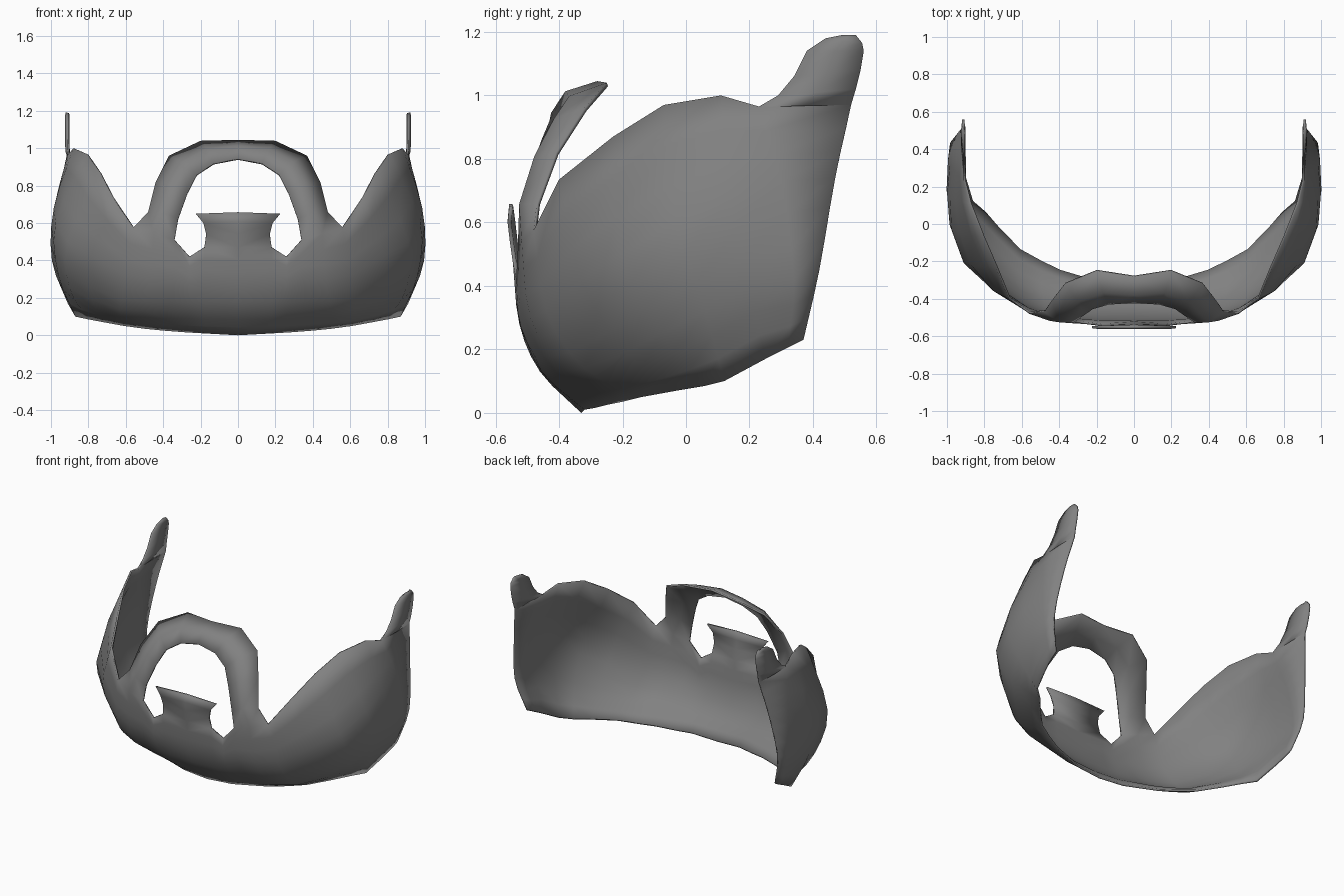
import bpy, bmesh
from mathutils import Vector

if "Cube" in bpy.data.objects:
    bpy.data.objects.remove(bpy.data.objects["Cube"])

bm = bmesh.new()


def loft(columns):
    """Quad grid between neighbouring columns of points (listed bottom to top)."""
    grid = [[bm.verts.new(p) for p in col] for col in columns]
    for a, b in zip(grid, grid[1:]):
        for j in range(len(a) - 1):
            bm.faces.new((a[j], b[j], b[j + 1], a[j + 1]))


def smooth_line(pts, steps=3):
    """Catmull-Rom curve through the points."""
    p = [Vector(q) for q in pts]
    p = [2 * p[0] - p[1]] + p + [2 * p[-1] - p[-2]]
    out = []
    for i in range(1, len(p) - 2):
        a, b, c, d = p[i - 1:i + 3]
        for k in range(steps):
            t = k / steps
            out.append(0.5 * (2 * b + (c - a) * t + (2 * a - 5 * b + 4 * c - d) * t * t
                              + (3 * b - a - 3 * c + d) * t ** 3))
    return out + [p[-2]]


# Chin, jaw and cheek: vertical ribs from the centre round to the ear
ribs = [
    [(0, -.33, 0), (0, -.46, .13), (0, -.525, .28), (0, -.545, .47)],
    [(.18, -.32, .01), (.18, -.455, .13), (.18, -.525, .29), (.18, -.545, .47)],
    [(.27, -.29, .015), (.26, -.44, .13), (.26, -.52, .27), (.26, -.535, .42)],
    [(.40, -.25, .025), (.38, -.41, .13), (.35, -.51, .3), (.34, -.53, .51)],
    [(.50, -.20, .035), (.50, -.38, .13), (.47, -.49, .3), (.45, -.518, .543)],
    [(.61, -.14, .05), (.63, -.32, .14), (.60, -.44, .32), (.56, -.48, .575)],
    [(.72, -.03, .07), (.78, -.19, .19), (.78, -.33, .42), (.67, -.40, .735)],
    [(.80, .06, .085), (.90, -.08, .25), (.91, -.21, .50), (.74, -.23, .87)],
    [(.87, .12, .10), (.96, .06, .32), (.975, -.03, .60), (.81, -.07, .97)],
    [(.91, .25, .17), (.995, .20, .40), (.985, .14, .68), (.88, .11, 1.0)],
    [(.925, .32, .205), (.995, .34, .42), (.97, .30, .73), (.91, .23, .965)],
    [(.93, .37, .23), (.985, .42, .45), (.955, .47, .74), (.915, .52, .97)],
]
loft([smooth_line(r) for r in ribs])

# Sideburn: front, middle and back line rising from the last two ribs
front = [(.23, .965), (.29, 1.0), (.34, 1.06), (.38, 1.14), (.44, 1.18), (.49, 1.19)]
back = [(.52, .97), (.535, 1.02), (.55, 1.08), (.56, 1.14), (.555, 1.165), (.535, 1.19)]
side = [.91, .914, .915, .915, .915, .912]
between = [((a[0] + b[0]) / 2, (a[1] + b[1]) / 2) for a, b in zip(front, back)]
loft([[(x + bulge, y, z) for x, (y, z) in zip(side, edge)]
      for edge, bulge in ((front, 0), (between, .01), (back, .004))])

# Moustache arch: inner edge, raised middle line and outer edge
inner = [(.34, -.53, .51), (.32, -.525, .62), (.22, -.455, .86), (.13, -.43, .92), (0, -.425, .945)]
outer = [(.56, -.48, .575), (.48, -.47, .66), (.44, -.41, .82), (.37, -.32, .96),
         (.20, -.25, 1.04), (0, -.28, 1.045)]
inner.insert(2, (.27, -.49, .76))
middle = [Vector(ribs[4][3])]
for a, b in list(zip(inner, outer))[1:]:
    middle.append((Vector(a) + Vector(b)) / 2 + Vector((0, -.028, .018)))
loft([inner, middle, outer])

# Patch below the lip
rows = [(.18, -.545, .47), (.17, -.555, .54), (.185, -.562, .60), (.225, -.557, .65)]
centre = [(0, y, z + .008 * i / 3) for i, (x, y, z) in enumerate(rows)]
loft([centre, rows])

bmesh.ops.remove_doubles(bm, verts=bm.verts, dist=0.006)
bm.verts.index_update()
rim = [v.index for v in bm.verts
       if any(e.is_boundary and max(w.co.x for w in e.verts) > .01 for e in v.link_edges)]
mesh = bpy.data.meshes.new("beard")
bm.to_mesh(mesh)
bm.free()
beard = bpy.data.objects.new("beard", mesh)
bpy.context.collection.objects.link(beard)
bpy.context.view_layer.objects.active = beard
beard.select_set(True)

# Dark grey hair colour
hair = bpy.data.materials.new("dark_grey_hair")
hair.diffuse_color = (0.22, 0.22, 0.22, 1)
hair.use_nodes = True
hair.node_tree.nodes["Principled BSDF"].inputs["Base Color"].default_value = hair.diffuse_color
mesh.materials.append(hair)

# Mirror to the other side and thicken inwards, thinner along the rim
group = beard.vertex_groups.new(name="thickness")
group.add(range(len(mesh.vertices)), 1.0, 'REPLACE')
group.add(rim, 0.5, 'REPLACE')
mirror = beard.modifiers.new("mirror", 'MIRROR')
mirror.use_clip = True
shell = beard.modifiers.new("shell", 'SOLIDIFY')
shell.thickness = 0.024
shell.offset = -1
shell.vertex_group = group.name
for name in ("mirror", "shell"):
    bpy.ops.object.modifier_apply(modifier=name)
bpy.ops.object.shade_smooth()
